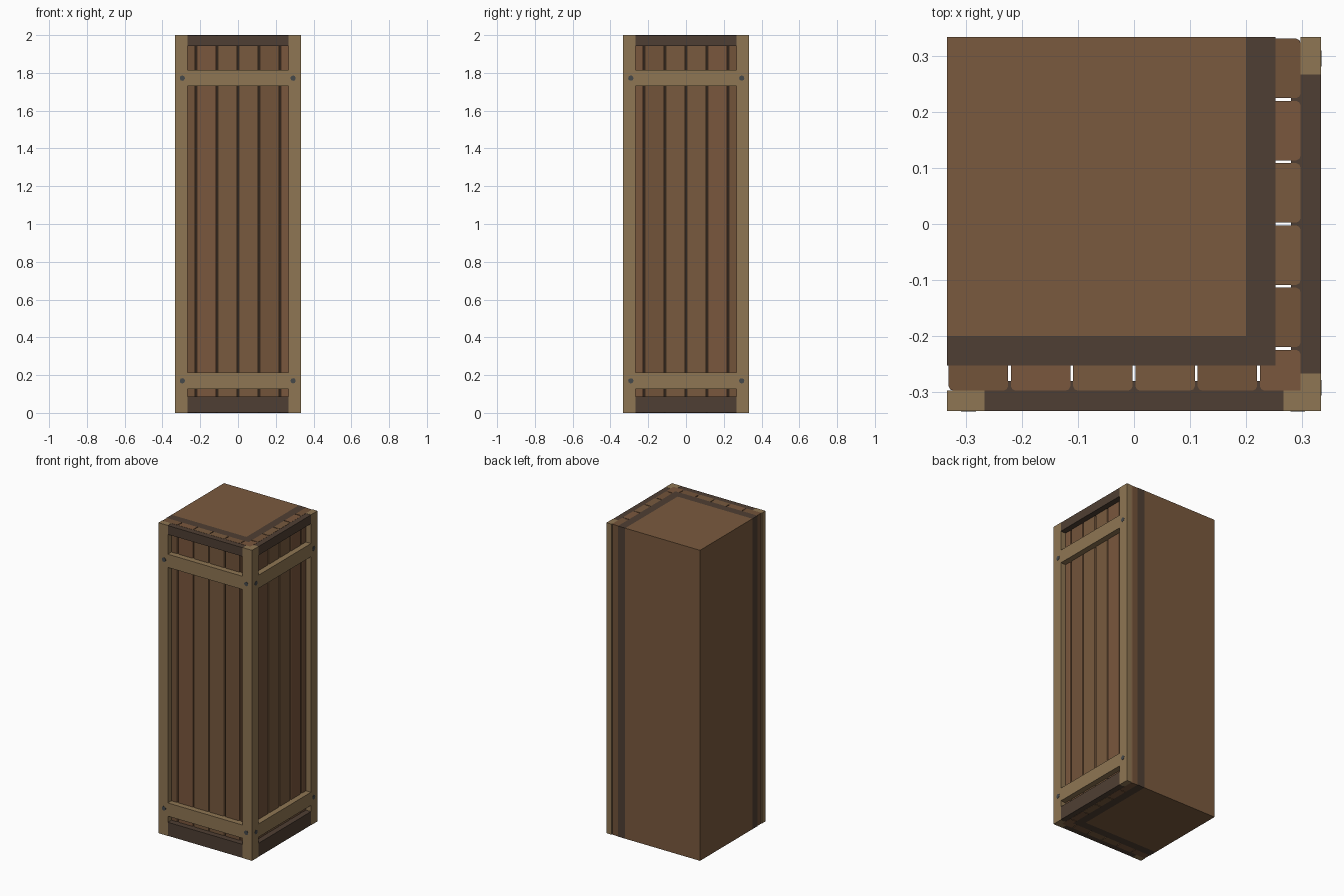
import bpy, bmesh, math
from mathutils import Matrix

if "Cube" in bpy.data.objects:
    bpy.data.objects.remove(bpy.data.objects["Cube"])

H = 2.0      # height
E = 0.333    # half width
PLANK = 0.297  # outer face of planks
BACK = 0.252   # outer face of dark backing
INNER = 0.20   # outer face of core


def mat(name, hexcol):
    m = bpy.data.materials.new(name)
    rgb = [((hexcol >> s) & 255) / 255 for s in (16, 8, 0)]
    m.diffuse_color = [c / 12.92 if c < 0.04 else ((c + 0.055) / 1.055) ** 2.4 for c in rgb] + [1]
    m.use_nodes = True
    m.node_tree.nodes["Principled BSDF"].inputs["Base Color"].default_value = m.diffuse_color
    return m


core_m = mat("core_brown", 0x7A5A3E)
dark_m = mat("dark_wood", 0x4F3F33)
frame_m = mat("frame_wood", 0x8F7653)
bolt_m = mat("bolt_metal", 0x45484A)
plank_m = [mat("plank_a", 0x72533A), mat("plank_b", 0x785A3E), mat("plank_c", 0x7A573D)]


def finish(name, bm, material):
    bmesh.ops.recalc_face_normals(bm, faces=bm.faces)
    me = bpy.data.meshes.new(name)
    bm.to_mesh(me)
    bm.free()
    me.materials.append(material)
    ob = bpy.data.objects.new(name, me)
    bpy.context.collection.objects.link(ob)
    return ob


def turn(p, side):
    # reflect a front-wall point across the diagonal to get the right wall
    return p if side == "front" else (-p[1], -p[0])


def prism(name, pts, z0, z1, material, side="front"):
    bm = bmesh.new()
    f = bm.faces.new([bm.verts.new((*turn(p, side), z0)) for p in pts])
    ext = bmesh.ops.extrude_face_region(bm, geom=[f])
    verts = [v for v in ext["geom"] if isinstance(v, bmesh.types.BMVert)]
    bmesh.ops.translate(bm, verts=verts, vec=(0, 0, z1 - z0))
    return finish(name, bm, material)


def rect(x0, x1, y0, y1):
    return [(x0, y0), (x1, y0), (x1, y1), (x0, y1)]


# core and L-shaped backing
prism("core", rect(-E, INNER, -INNER, E), 0, H, core_m)
prism("backing", [(-E, -BACK), (BACK, -BACK), (BACK, E), (INNER, E),
                  (INNER, -INNER), (-E, -INNER)], 0, H, dark_m)

# corner post wraps the mitred planks
a = 0.267
prism("corner_post", [(a, -E), (E, -E), (E, -a), (PLANK, -a), (PLANK, -PLANK), (a, -PLANK)],
      0, H, frame_m)

for side in ("front", "right"):
    # planks with rounded outer edges, last one mitred at the corner
    r = 0.008
    pitch = 2 * E / 6
    for i in range(6):
        x0 = -E + i * pitch + 0.0025
        x1 = -E + (i + 1) * pitch - 0.0025
        pts = [(x0, -BACK), (x0, -PLANK + r), (x0 + 0.3 * r, -PLANK + 0.3 * r), (x0 + r, -PLANK)]
        if i == 5:
            pts += [(PLANK, -PLANK), (BACK, -BACK)]
        else:
            pts += [(x1 - r, -PLANK), (x1 - 0.3 * r, -PLANK + 0.3 * r), (x1, -PLANK + r), (x1, -BACK)]
        prism(f"{side}_plank_{i + 1}", pts, 0, H, plank_m[(i * 2 + (i > 2)) % 3], side)

    # end post
    prism(f"{side}_end_post", rect(-E, -a, -E, -PLANK), 0, H, frame_m, side)

    # dark sill and header boards
    board = rect(-a, a, -E, -0.28)
    prism(f"{side}_sill", board, 0.001, 0.088, dark_m, side)
    prism(f"{side}_header", board, 1.942, H - 0.001, dark_m, side)

    # cross rails with bolts in the posts
    for label, z in (("lower", 0.17), ("upper", 1.772)):
        prism(f"{side}_{label}_rail", rect(-a, a, -E, -0.29), z - 0.0425, z + 0.0425, frame_m, side)
        for x in (-0.295, 0.292):
            bm = bmesh.new()
            px, py = turn((x, -E + 0.004), side)
            axis = "X" if side == "front" else "Y"
            bmesh.ops.create_cone(bm, cap_ends=True, segments=10, radius1=0.014, radius2=0.014,
                                  depth=0.011, matrix=Matrix.Translation((px, py, z))
                                  @ Matrix.Rotation(math.pi / 2, 4, axis))
            finish(f"{side}_{label}_bolt", bm, bolt_m)
